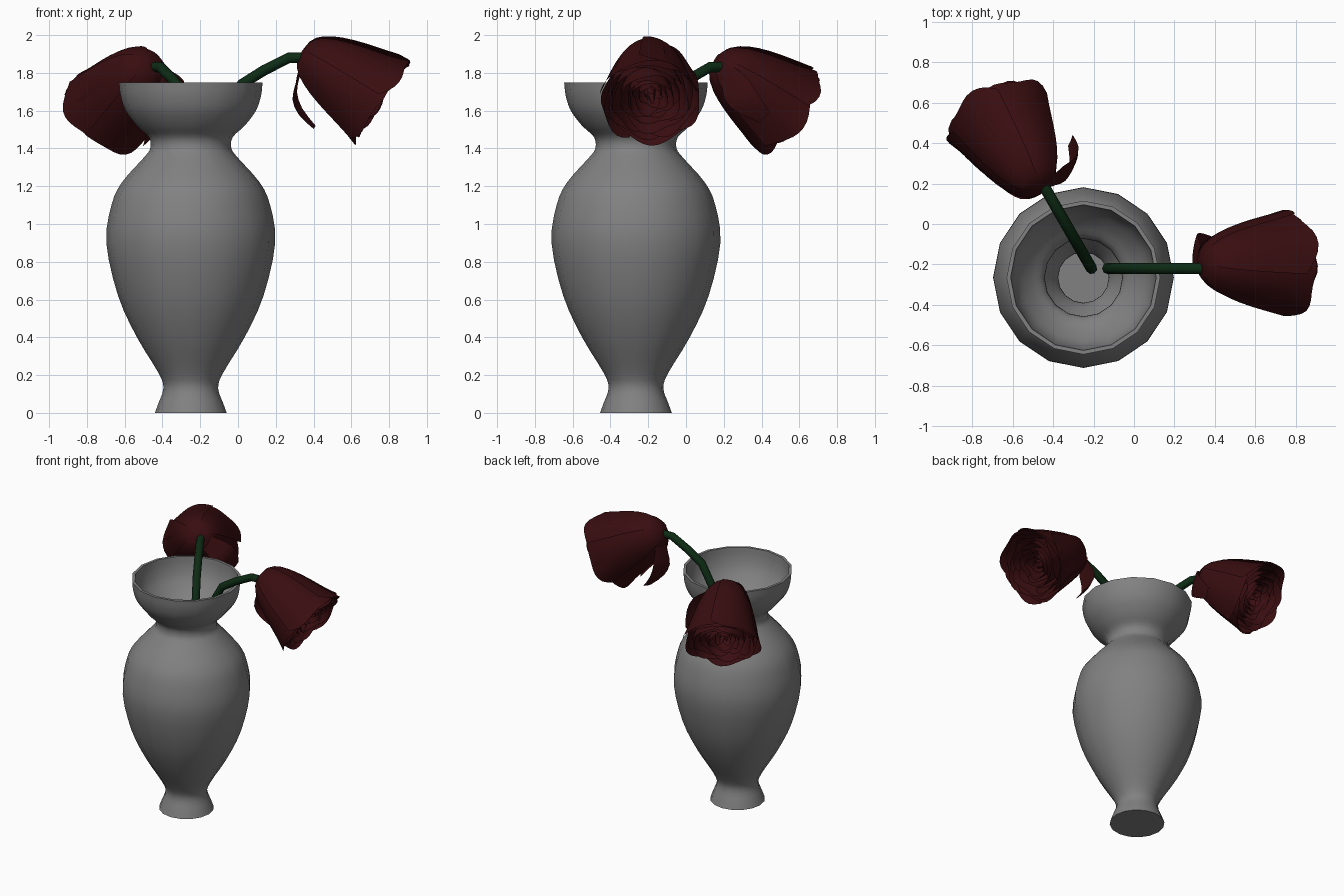
import bpy, bmesh, math, random
from mathutils import Matrix, Vector

if "Cube" in bpy.data.objects:
    bpy.data.objects.remove(bpy.data.objects["Cube"])


def material(name, rgb):
    m = bpy.data.materials.new(name)
    m.use_nodes = True
    m.diffuse_color = (*rgb, 1)
    bsdf = m.node_tree.nodes["Principled BSDF"]
    bsdf.inputs["Base Color"].default_value = (*rgb, 1)
    bsdf.inputs["Roughness"].default_value = 0.7
    return m


GREY = material("grey ceramic", (0.22, 0.22, 0.22))
RED = material("dark red petal", (0.04, 0.004, 0.005))
GREEN = material("dark green stem", (0.004, 0.024, 0.007))


def mesh_object(name, bm, mat, angle):
    mesh = bpy.data.meshes.new(name)
    bm.to_mesh(mesh)
    bm.free()
    mesh.materials.append(mat)
    ob = bpy.data.objects.new(name, mesh)
    bpy.context.collection.objects.link(ob)
    bpy.ops.object.select_all(action='DESELECT')
    ob.select_set(True)
    bpy.context.view_layer.objects.active = ob
    bpy.ops.object.shade_smooth_by_angle(angle=math.radians(angle))
    return ob


def smooth_path(pts, steps):
    """Catmull-Rom curve through the points."""
    p = [Vector(q) for q in pts]
    p = [2 * p[0] - p[1]] + p + [2 * p[-1] - p[-2]]
    out = []
    for a, b, c, d in zip(p, p[1:], p[2:], p[3:]):
        for i in range(steps):
            t = i / steps
            out.append(0.5 * (2 * b + (c - a) * t + (2 * a - 5 * b + 4 * c - d) * t * t
                              + (3 * b - a - 3 * c + d) * t ** 3))
    return out + [p[-2]]


# Vase: sixteen-sided turned wall with a thin rim and a hollow inside
outer = smooth_path([(0.19, 0), (0.172, 0.05), (0.145, 0.13), (0.17, 0.21), (0.285, 0.4),
                     (0.385, 0.62), (0.447, 0.9), (0.42, 1.1), (0.365, 1.22), (0.25, 1.35),
                     (0.215, 1.4), (0.222, 1.46), (0.285, 1.52), (0.345, 1.6), (0.372, 1.68),
                     (0.38, 1.75)], 3)
inner = [Vector((q.x - 0.02, q.y)) for q in reversed(outer) if q.y > 0.04]
profile = [Vector((0, 0))] + outer + inner + [Vector((0, inner[-1].y))]
bm = bmesh.new()
verts = [bm.verts.new((q.x, 0, q.y)) for q in profile]
edges = [bm.edges.new(pair) for pair in zip(verts, verts[1:])]
bmesh.ops.spin(bm, geom=verts + edges, cent=(0, 0, 0), axis=(0, 0, 1),
               angle=math.tau, steps=16, use_duplicate=False)
bmesh.ops.remove_doubles(bm, verts=bm.verts, dist=0.0005)
bmesh.ops.recalc_face_normals(bm, faces=bm.faces)
vase = mesh_object("vase", bm, GREY, 35)
vase.location = (-0.25, -0.265, 0)


def patch(bm, fn, nu, nv):
    """Sheet of quads; fn(u, v) gives angle, radius and height, u in -1..1, v in 0..1."""
    rows = []
    for j in range(nv + 1):
        row = []
        for i in range(nu + 1):
            phi, r, h = fn(2 * i / nu - 1, j / nv)
            row.append(bm.verts.new((r * math.cos(phi), r * math.sin(phi), h)))
        rows.append(row)
    for lo, hi in zip(rows, rows[1:]):
        for i in range(nu):
            bm.faces.new((lo[i], lo[i + 1], hi[i + 1], hi[i]))


def petal(bm, rng, angle, half, radius, base, top, lip):
    """Cupped petal with a wavy edge, one side lying over its neighbour."""
    wave, lift = rng.uniform(0, 6), rng.uniform(-0.015, 0.012)

    def shape(u, v):
        t = v * v * (1.6 - 0.6 * v)
        edge = top + lift - 0.05 * abs(u) ** 3 + 0.012 * math.sin(4 * u + wave)
        r = radius * t ** 0.34 * (1 + 0.05 * u)
        r += (lip + 0.008 * math.sin(5 * u + wave)) * t ** 6
        return angle + half * u, r, base + (edge - base) * t
    patch(bm, shape, 12, 10)


# Rose head: whorls of petals around +z, plus one loose petal folded back
WHORLS = [(0.25, -0.06, 0.45, 5, 0.012), (0.235, -0.03, 0.44, 5, 0.0), (0.2, 0.06, 0.44, 5, 0.0),
          (0.165, 0.1, 0.43, 4, -0.01), (0.13, 0.15, 0.425, 4, -0.01),
          (0.1, 0.2, 0.42, 3, -0.01), (0.07, 0.22, 0.41, 3, -0.01), (0.035, 0.25, 0.4, 3, -0.01)]
FOLD = smooth_path([(0.01, -0.03), (0.1, -0.02), (0.165, 0.005), (0.243, 0.035),
                    (0.294, 0.105), (0.318, 0.215)], 2)


def rose_head(name, seed, roll):
    rng = random.Random(seed)
    bm = bmesh.new()
    for k, (radius, base, top, count, lip) in enumerate(WHORLS):
        for i in range(count):
            petal(bm, rng, math.tau * i / count + 0.7 * k, 1.35 * math.pi / count,
                  radius, base, top, lip)

    def loose(u, v):
        q = FOLD[round(v * (len(FOLD) - 1))]
        return 0.25 + u * 0.5 * (1 - 0.75 * v ** 2), q.x, q.y
    patch(bm, loose, 8, len(FOLD) - 1)
    bmesh.ops.rotate(bm, verts=bm.verts, matrix=Matrix.Rotation(roll, 3, 'Z'))
    return mesh_object(name, bm, RED, 50)


def rose_stem(name):
    pts = [(0, 0.3), (0, 1.4), (0.03, 1.53), (0.15, 1.74), (0.27, 1.815), (0.40, 1.88), (0.55, 1.88)]
    cu = bpy.data.curves.new(name, 'CURVE')
    cu.dimensions = '3D'
    cu.bevel_depth = 0.028
    cu.bevel_resolution = 2
    cu.use_fill_caps = True
    sp = cu.splines.new('POLY')
    sp.points.add(len(pts) - 1)
    for point, (x, z) in zip(sp.points, pts):
        point.co = (x, 0, z, 1)
    cu.materials.append(GREEN)
    ob = bpy.data.objects.new(name, cu)
    bpy.context.collection.objects.link(ob)
    return ob


# Two nodding roses, turned a third of a circle apart
head_place = Matrix.Translation((0.52, 0.03, 1.885)) @ Matrix.Rotation(math.radians(122.7), 4, 'Y')
for side, foot, turn, roll in (("left", (-0.13, -0.22, 0), 0, 0),
                               ("back", (-0.21, -0.22, -0.05), 120, -1.2)):
    place = Matrix.Translation(foot) @ Matrix.Rotation(math.radians(turn), 4, 'Z')
    rose_stem(side + "_rose_stem").matrix_world = place
    rose_head(side + "_rose_head", 4, roll).matrix_world = place @ head_place
